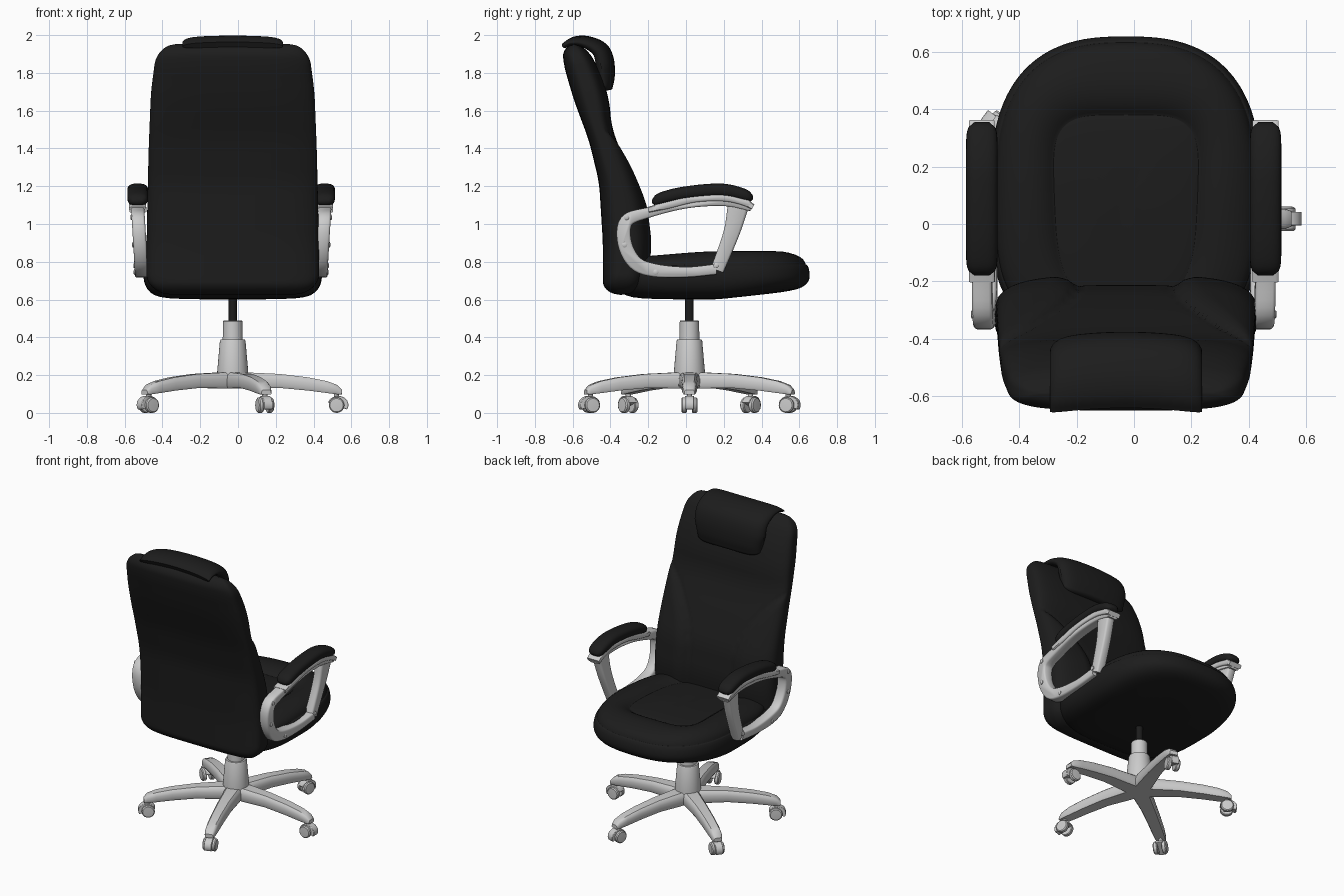
import bpy, bmesh, math
from mathutils import Vector

if "Cube" in bpy.data.objects:
    bpy.data.objects.remove(bpy.data.objects["Cube"])

CX, CY = -0.028, 0.018          # chair axis
black = bpy.data.materials.new("black_leather")
black.diffuse_color = (0.012, 0.012, 0.012, 1)
black.use_nodes = True
black.node_tree.nodes["Principled BSDF"].inputs["Base Color"].default_value = black.diffuse_color


def loft(name, rings, mat=None, bevel=0, subsurf=0, angle=40):
    """Skin a stack of equal-length closed rings and cap both ends."""
    bm = bmesh.new()
    vs = [[bm.verts.new(p) for p in r] for r in rings]
    n = len(vs[0])
    for a, b in zip(vs, vs[1:]):
        for i in range(n):
            bm.faces.new((a[i], a[(i + 1) % n], b[(i + 1) % n], b[i]))
    bm.faces.new(vs[0])
    bm.faces.new(vs[-1])
    bmesh.ops.recalc_face_normals(bm, faces=bm.faces)
    me = bpy.data.meshes.new(name)
    bm.to_mesh(me)
    bm.free()
    ob = bpy.data.objects.new(name, me)
    bpy.context.collection.objects.link(ob)
    if mat:
        me.materials.append(mat)
    bpy.ops.object.select_all(action='DESELECT')
    bpy.context.view_layer.objects.active = ob
    ob.select_set(True)
    bpy.ops.object.shade_smooth_by_angle(angle=math.radians(angle))
    if bevel:
        m = ob.modifiers.new("bevel", 'BEVEL')
        m.width, m.segments, m.limit_method = bevel, 2, 'ANGLE'
        m.angle_limit = math.radians(45)
    if subsurf:
        m = ob.modifiers.new("subsurf", 'SUBSURF')
        m.levels = m.render_levels = subsurf
    return ob


def spline(pts, steps=5):
    """Catmull-Rom resampling of a short point list."""
    P = [Vector(p) for p in pts]
    P = [2 * P[0] - P[1]] + P + [2 * P[-1] - P[-2]]
    out = []
    for a, b, c, d in zip(P, P[1:], P[2:], P[3:]):
        for k in range(steps):
            t = k / steps
            out.append(0.5 * (2 * b + (c - a) * t + (2 * a - 5 * b + 4 * c - d) * t * t
                              + (3 * b - a - 3 * c + d) * t ** 3))
    return out + [P[-2]]


def ribbon(path, k=1.0):
    """Side outline (y, z) of a strip following (y, z, width)."""
    S = spline(path)
    left, right = [], []
    for i, p in enumerate(S):
        t = S[min(i + 1, len(S) - 1)] - S[max(i - 1, 0)]
        n = Vector((-t.y, t.x)).normalized() * p.z * 0.5 * k
        left.append((p.x + n.x, p.y + n.y))
        right.append((p.x - n.x, p.y - n.y))
    return left + right[::-1]


def table(tab, z):
    """Softened piecewise-linear lookup."""
    def lin(q):
        q = min(max(q, tab[0][0]), tab[-1][0])
        for (a, u), (b, v) in zip(tab, tab[1:]):
            if q <= b:
                return u + (v - u) * (q - a) / (b - a)
    return sum(lin(z + o) for o in (-.05, -.025, 0, .025, .05)) / 5


def sup(t, n):
    c, s = math.cos(t), math.sin(t)
    return (math.copysign(abs(c) ** (2 / n), c), math.copysign(abs(s) ** (2 / n), s))


def turned(name, prof, x, y, mat=None):
    """Upright turned part from (radius, z) pairs."""
    return loft(name, [[(x + r * math.cos(a), y + r * math.sin(a), z)
                        for a in (math.tau * i / 32 for i in range(32))] for r, z in prof], mat, angle=35)


# Seat: stacked outline rings with seams and a sunken centre panel
rings = []
for j, (s, z) in enumerate([(.02, .60), (.6, .602), (.82, .61), (.93, .635), (.985, .68), (1, .72), (.99, .765),
                            (.97, .785), (.955, .784), (.952, .797), (.92, .825), (.82, .85), (.7, .86),
                            (.6, .845), (.55, .826), (.535, .82), (.52, .827), (.3, .835), (.02, .835)]):
    ring = []
    panel = min(max((j - 10) / 3, 0), 1)          # 1 on the inset panel
    back = s ** .4 if j > 8 else s
    for i in range(56):
        t = math.tau * i / 56
        x, y = sup(t, 2.6 + 1.6 * panel if math.sin(t) > 0 else 3.6)
        y = .12 + y * (s * (.538 - .05 * panel) if y > 0 else .505 * back)
        lift = .04 * min(max((y - .2) / .35, 0), 1) * max(0, (.72 - z) / .12)
        drop = .03 * min(max((.1 - y) / .4, 0), 1) * max(0, (z - .72) / .12)
        ring.append((CX + .475 * s * x * (1 - .15 * panel * max(0, .2 - y)), y, z + lift - drop))
    rings.append(ring)
loft("seat", rings, black, subsurf=1, angle=60)

# Backrest: superellipse sections with side bolsters and a centre seam
REAR = [(.6, -.44), (.9, -.44), (1.22, -.46), (1.44, -.513), (1.66, -.595), (1.85, -.65), (1.96, -.655)]
FRONT = [(.6, -.26), (.75, -.225), (.9, -.21), (1.1, -.235), (1.3, -.31), (1.42, -.36), (1.52, -.395),
         (1.65, -.405), (1.8, -.45), (1.96, -.54)]
HALF = [(.6, .455), (.8, .458), (1.1, .452), (1.4, .445), (1.7, .433), (1.85, .413), (1.96, .4)]
SEAM = [(.6, .2), (.8, .18), (1.05, .17), (1.2, .2), (1.35, .29), (1.45, .37), (1.55, .52), (2, .6)]
Z0, Z1, rings = .625, 1.952, []
for j in range(101):
    u = j / 100
    z = Z0 + (Z1 - Z0) * (.5 * u + .25 * (1 - math.cos(math.pi * u)))
    e = min(z - Z0, Z1 - z)
    c = math.sqrt(max(.002, 1 - (1 - min(e / .07, 1)) ** 2))
    corner = math.sqrt(max(0, 1 - (1 - min(e / .11, 1)) ** 2))
    r, f, w, seam = (table(t, z) for t in (REAR, FRONT, HALF, SEAM))
    w -= (.14 if z < 1 else .1) * (1 - corner)
    ring = []
    for i in range(160):
        x, s = sup(math.tau * (i + .5) / 160, 3.4)
        x *= w
        d = abs(x) - seam
        bump = .035 * math.sqrt(min(d / .07, 1)) if d > 0 else 0
        bump -= .007 * (math.exp(-(d / .014) ** 2) + (math.exp(-(x / .01) ** 2) if z < 1.75 else 0))
        y = (r + f) / 2 + s * c * (f - r) / 2 + max(s, 0) * c * bump
        ring.append((CX + x, y, z))
    rings.append(ring)
loft("backrest", rings, black, angle=60)

# Headrest pillow draped over the top
HEAD = [(-.635, 1.95, .03), (-.59, 1.97, .045), (-.52, 1.965, .06), (-.45, 1.925, .08),
        (-.425, 1.86, .09), (-.42, 1.77, .085), (-.41, 1.71, .04)]
rings = []
for j in range(25):
    q = -math.cos(math.pi * j / 24)
    k = max(.12, (1 - abs(q) ** 8) ** .5)
    rings.append([(CX + .265 * q * (1 - .12 * max(0, (1.85 - z) / .15)), y - .02 * q * q,
                   z - .01 * q * q + .03 * abs(q) ** 8 * max(0, (1.85 - z) / .15))
                  for y, z in ribbon(HEAD, k)])
loft("headrest", rings, black, angle=70)

# Armrests: looped frame, front strut, rail, pad and screws on both sides
AX = -.036
FRAME = [(.345, 1.085, .035), (.2, 1.115, .04), (0, 1.105, .045), (-.2, 1.06, .055), (-.315, 1.015, .07),
         (-.325, .9, .075), (-.27, .795, .075), (-.17, .755, .07), (0, .745, .055), (.16, .76, .055)]
STRUT = [(.275, 1.09, .11), (.24, .95, .085), (.165, .755, .07)]
RAIL = [(-.2, 1.075, .03), (-.1, 1.1, .04), (.05, 1.135, .04), (.2, 1.14, .04), (.3, 1.12, .04), (.355, 1.09, .03)]
PAD = [(-.18, 1.12), (-.05, 1.155), (.1, 1.175), (.22, 1.175), (.355, 1.14)]
for side, s in (("left", -1), ("right", 1)):
    def arm_x(z):
        return .475 + .02 * min(max((z - .75) / .33, 0), 1)
    for part, path, h in (("frame", FRAME, .035), ("strut", STRUT, .03), ("rail", RAIL, .045)):
        loft(f"{side}_arm_{part}", [[(AX + s * (arm_x(z) + o), y, z) for y, z in ribbon(path, k)]
                                    for o, k in ((-h, .72), (-h + .004, .9), (-h + .011, 1),
                                                 (h - .011, 1), (h - .004, .9), (h, .72))], angle=50)
    pts, rings = spline(PAD, 8), []
    for i, p in enumerate(pts):
        q = 2 * i / (len(pts) - 1) - 1
        k = max(.25, (1 - abs(q) ** 14) ** .5)
        ring = []
        for m in range(24):
            a, b = sup(math.tau * m / 24, 2.6)
            ring.append((AX + s * .495 + .055 * a * (.3 + .7 * k), p.x, p.y + .036 * b * k))
        rings.append(ring)
    loft(f"{side}_arm_pad", rings, black, angle=70)
    for n, (y, z) in enumerate([(-.315, 1.035), (-.325, .89), (-.16, .745), (.16, .78)]):
        x = AX + s * (arm_x(z) + .032)
        loft(f"{side}_arm_screw_{n}", [[(x + s * o, y + r * math.cos(a), z + r * math.sin(a))
                                        for a in (math.tau * i / 16 for i in range(16))]
                                       for o, r in ((0, .014), (.006, .014), (.009, .009))])

# Gas lift and column
turned("gas_lift", [(.022, .45), (.022, .64)], CX, CY, black)
turned("column", [(.082, .13), (.082, .22), (.068, .38), (.064, .388), (.053, .389), (.051, .485), (.047, .49)], CX, CY)

# Five-star base with twin-wheel casters
LEG = [(0, .213, .13, .06), (.1, .213, .13, .056), (.25, .206, .132, .047), (.4, .188, .118, .042),
       (.5, .168, .105, .039), (.555, .147, .098, .035), (.578, .122, .097, .027)]
for n in range(5):
    a = math.tau * n / 5
    ca, sa = math.cos(a), math.sin(a)

    def place(r, t, z):
        return (CX + r * ca - t * sa, CY + r * sa + t * ca, z)
    rings = []
    for r, t, b, w in LEG:
        half = [(w * .85, b), (w, b + .15 * (t - b)), (w * .97, b + .6 * (t - b)), (w * .88, b + .85 * (t - b)),
                (w * .65, t)]
        rings.append([place(r, u, z) for u, z in half] + [place(r, -u, z) for u, z in half[::-1]])
    loft(f"base_leg_{n}", rings, angle=40)
    turned(f"caster_stem_{n}", [(.014, .05), (.014, .11)], CX + .55 * ca, CY + .55 * sa)

    def disc(name, prof, r0, z0):
        loft(name, [[place(r0 + r * math.cos(b), t, z0 + r * math.sin(b))
                     for b in (math.tau * i / 28 for i in range(28))] for t, r in prof])
    for k, s in (("a", -1), ("b", 1)):
        disc(f"caster_wheel_{n}{k}", [(s * .014, .037), (s * .018, .041), (s * .036, .041), (s * .042, .035),
                                      (s * .043, .015)], .55, .041)
    # Hood over the wheels
    hood = [(.055 * math.cos(b), .048 * math.sin(b)) for b in (math.pi * i / 12 for i in range(-2, 12))]
    loft(f"caster_hood_{n}", [[place(.558 + u, t, .042 + v) for u, v in hood] for t in (-.024, .024)], bevel=.003)
